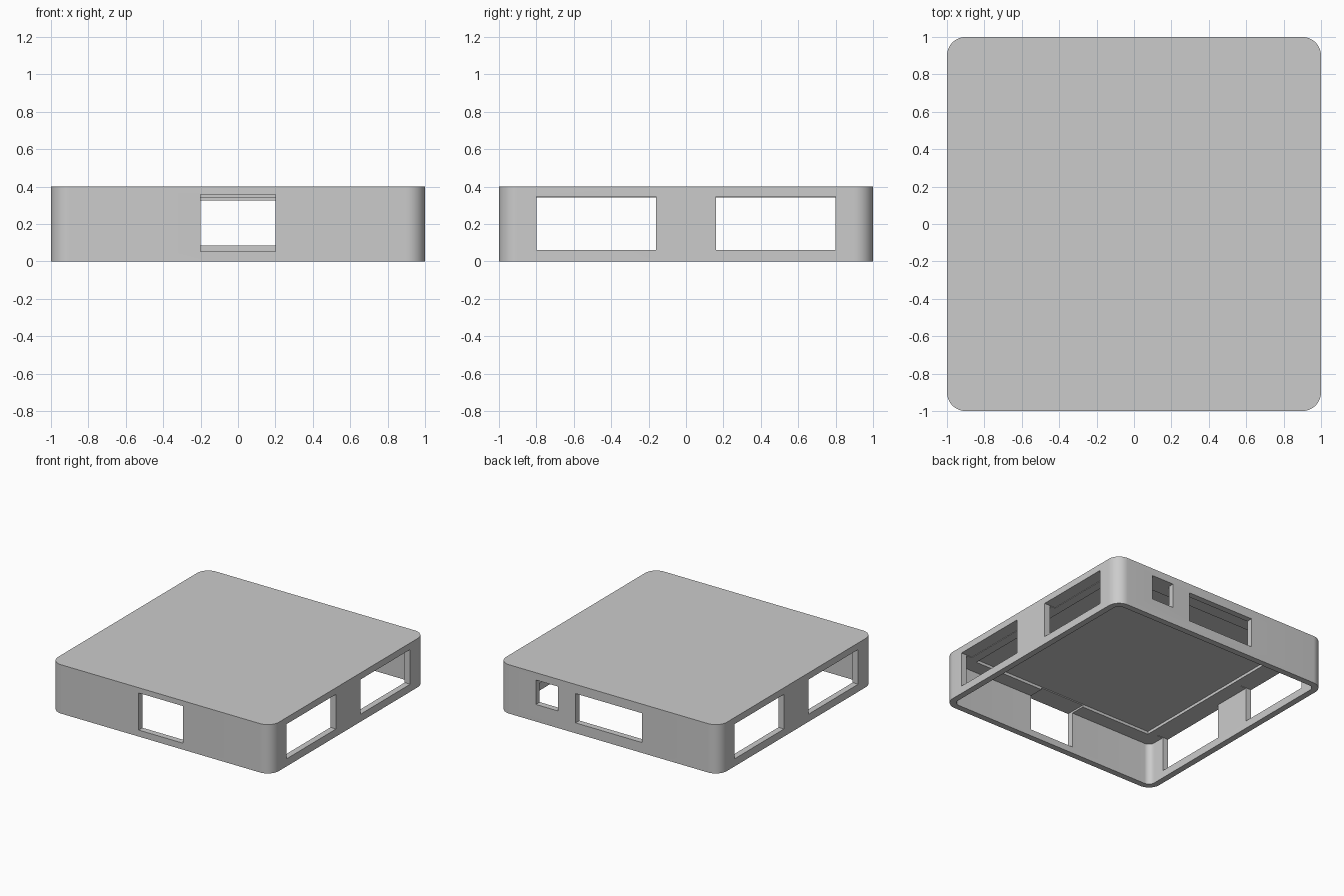
import bpy, bmesh, math

if "Cube" in bpy.data.objects:
    bpy.data.objects.remove(bpy.data.objects["Cube"], do_unlink=True)

HEIGHT = 0.4
WALL = 0.05
CEILING = 0.342      # underside of the lid border
POCKET_TOP = 0.365   # underside of the thinner lid centre


def block(name, x, y, z, radius=0):
    """Box from (min, max) ranges, with optional rounded upright corners."""
    bm = bmesh.new()
    bmesh.ops.create_cube(bm, size=1)
    for v in bm.verts:
        for axis, (low, high) in enumerate((x, y, z)):
            v.co[axis] = high if v.co[axis] > 0 else low
    if radius:
        upright = [e for e in bm.edges
                   if abs(e.verts[0].co.z - e.verts[1].co.z) > 0.01]
        bmesh.ops.bevel(bm, geom=upright, offset=radius, segments=12,
                        profile=0.5, affect='EDGES')
    mesh = bpy.data.meshes.new(name)
    bm.to_mesh(mesh)
    bm.free()
    obj = bpy.data.objects.new(name, mesh)
    bpy.context.collection.objects.link(obj)
    return obj


def carve(target, cutter):
    """Subtract the cutter, then discard it."""
    cutter.hide_render = True
    mod = target.modifiers.new("cut", 'BOOLEAN')
    mod.operation = 'DIFFERENCE'
    mod.solver = 'EXACT'
    mod.object = cutter
    bpy.ops.object.select_all(action='DESELECT')
    bpy.context.view_layer.objects.active = target
    target.select_set(True)
    bpy.ops.object.modifier_apply(modifier=mod.name)
    bpy.data.objects.remove(cutter, do_unlink=True)


# Rounded shell, open underneath
shell = block("enclosure_shell", (-1, 1), (-1, 1), (0, HEIGHT), 0.1)
inner = (WALL - 1, 1 - WALL)
carve(shell, block("cavity", inner, inner, (-0.1, CEILING), 0.1 - WALL))

# Shallow square pocket in the underside of the lid
pocket = (-0.83, 0.83)
carve(shell, block("lid_pocket", pocket, pocket, (0.2, POCKET_TOP)))

# Front port, which also notches the lid border
carve(shell, block("front_port", (-0.2, 0.2), (-1.1, -0.8), (0.053, 0.357)))

# Back ports: one wide, one small and square
carve(shell, block("wide_back_port", (-0.3, 0.3), (0.9, 1.1), (0.085, 0.325)))
carve(shell, block("small_back_port", (0.46, 0.66), (0.9, 1.1), (0.14, 0.34)))

# Two ports on each side
for side in (-1, 1):
    x = sorted((side * 0.9, side * 1.1))
    for end in (-1, 1):
        y = sorted((end * 0.16, end * 0.8))
        carve(shell, block("side_port", x, y, (0.062, 0.346)))

# Plain grey plastic
grey = bpy.data.materials.new("grey_plastic")
grey.use_nodes = True
colour = (0.6, 0.6, 0.6, 1)
grey.diffuse_color = colour
grey.node_tree.nodes["Principled BSDF"].inputs["Base Color"].default_value = colour
shell.data.materials.clear()
shell.data.materials.append(grey)
for poly in shell.data.polygons:
    poly.material_index = 0

bpy.ops.object.select_all(action='DESELECT')
bpy.context.view_layer.objects.active = shell
shell.select_set(True)
bpy.ops.object.shade_smooth_by_angle(angle=math.radians(30))
